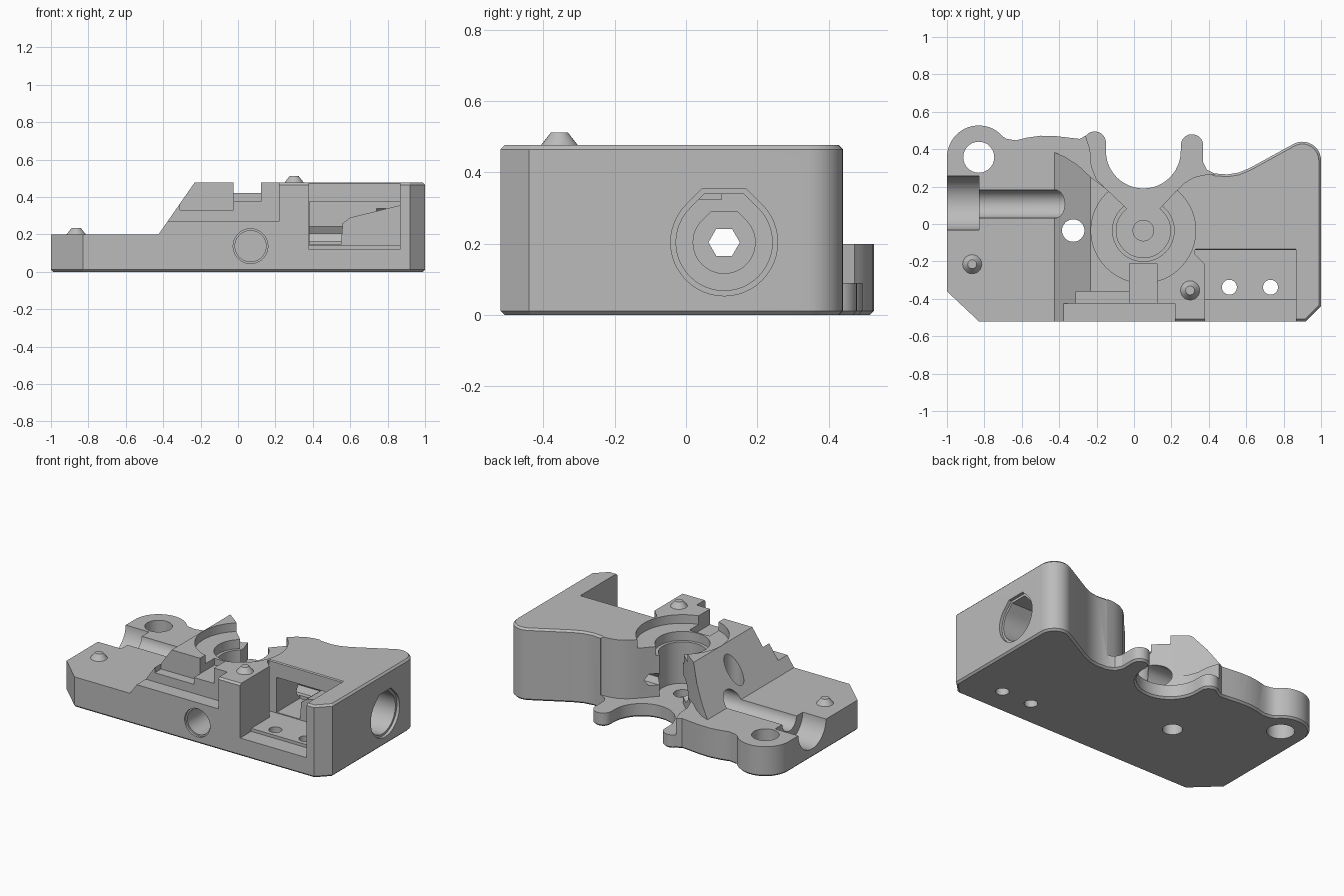
import bpy, bmesh
from math import sin, cos, radians

cube = bpy.data.objects.get("Cube")
if cube:
    bpy.data.objects.remove(cube, do_unlink=True)

grey = bpy.data.materials.new("plain grey")
grey.use_nodes = True
COLOUR = (0.5, 0.5, 0.5, 1)
grey.diffuse_color = COLOUR
grey.node_tree.nodes["Principled BSDF"].inputs["Base Color"].default_value = COLOUR


def arc(a, b, r, start=0, end=360, n=24):
    steps = n if abs(end - start) == 360 else n + 1
    return [(a + r * cos(radians(start + (end - start) * i / n)),
             b + r * sin(radians(start + (end - start) * i / n))) for i in range(steps)]


def flat_topped(a, b, r):
    # Round bore with a flat printable roof
    return arc(a, b, r, 135, 405, 36) + [(a + 0.414 * r, b + r), (a - 0.414 * r, b + r)]


def rect(a0, b0, a1, b1):
    return [(a0, b0), (a1, b0), (a1, b1), (a0, b1)]


def prism(name, points, axis, lo, hi, bevel=0):
    place = {"x": lambda a, b, t: (t, a, b),
             "y": lambda a, b, t: (a, t, b),
             "z": lambda a, b, t: (a, b, t)}[axis]
    bm = bmesh.new()
    low = [bm.verts.new(place(a, b, lo)) for a, b in points]
    high = [bm.verts.new(place(a, b, hi)) for a, b in points]
    caps = [bm.faces.new(low), bm.faces.new(high)]
    n = len(points)
    for i in range(n):
        j = (i + 1) % n
        bm.faces.new((low[i], low[j], high[j], high[i]))
    bmesh.ops.recalc_face_normals(bm, faces=bm.faces)
    if bevel:
        edges = list({e for f in caps for e in f.edges})
        bmesh.ops.bevel(bm, geom=edges, offset=bevel, segments=1, affect="EDGES")
    mesh = bpy.data.meshes.new(name)
    bm.to_mesh(mesh)
    bm.free()
    mesh.materials.append(grey)
    obj = bpy.data.objects.new(name, mesh)
    bpy.context.collection.objects.link(obj)
    return obj


TOP, PLATE, SHELF, OVER = 0.477, 0.2, 0.09, 0.6

# Whole outline with ear, two lugs and the round bay between them
outline = [(-0.83, -0.52), (0.92, -0.52), (1, -0.44)]
outline += arc(0.9, 0.34, 0.1, 0, 115, 10)
outline += [(0.62, 0.3), (0.56, 0.275), (0.5, 0.265), (0.43, 0.27), (0.39, 0.29), (0.37, 0.33)]
outline += arc(0.31, 0.42, 0.06, 0, 180, 12)
outline += arc(0.05, 0.39, 0.2, 0, -180, 24)
outline += arc(-0.21, 0.435, 0.06, 0, 140, 10)
outline += [(-0.29, 0.455), (-0.36, 0.463), (-0.42, 0.47), (-0.5, 0.472), (-0.57, 0.462), (-0.63, 0.447), (-0.68, 0.455)]
outline += arc(-0.83, 0.357, 0.17, 40, 180, 18)
outline += [(-1, -0.36)]
body = prism("extruder_body", outline, "z", 0, TOP, 0.012)


def cut(points, axis, lo, hi):
    cutter = prism("cutter", points, axis, lo, hi)
    cutter.hide_render = True
    mod = body.modifiers.new("cut", "BOOLEAN")
    mod.operation, mod.solver, mod.object = "DIFFERENCE", "EXACT", cutter
    bpy.context.view_layer.objects.active = body
    bpy.ops.object.modifier_apply(modifier=mod.name)
    bpy.data.objects.remove(cutter, do_unlink=True)


# Low left plate with sloping shoulder
cut([(-1.2, PLATE), (-0.425, PLATE), (-0.23, 0.48), (-0.23, OVER), (-1.2, OVER)], "y", -0.7, 0.7)
# Curved back of the shoulder
cut([(-0.6, 0.7), (-0.6, 0.42), (-0.43, 0.385), (-0.37, 0.36), (-0.3, 0.315), (-0.23, 0.25),
     (-0.13, 0.175), (-0.04, 0.09), (0.05, 0.1), (0.05, 0.7)], "z", PLATE, OVER)
# Thin shelf round the bay
cut([(-0.3, 0.7), (-0.255, 0.46), (-0.235, 0.4), (-0.228, 0.31), (-0.2, 0.24), (-0.13, 0.17),
     (-0.04, 0.085), (0.05, 0.0), (0.14, 0.085), (0.22, 0.172), (0.27, 0.22), (0.32, 0.25),
     (0.375, 0.263), (0.435, 0.267), (0.435, 0.7)], "z", SHELF, OVER)

# Round gear pocket, stepped down to a small seat
for radius, floor in ((0.28, 0.42), (0.165, 0.36), (0.145, SHELF - 0.003), (0.055, 0.04)):
    cut(arc(0.05, -0.035, radius, n=48), "z", floor, OVER)

# Front steps and slot
cut(rect(-0.38, -0.7, 0.22, -0.425), "z", 0.27, OVER)
cut(rect(-0.31, -0.5, -0.024, -0.36), "z", 0.33, OVER)
cut(rect(-0.025, -0.5, 0.122, -0.21), "z", 0.375, OVER)

# Front screw hole with narrower inner bore
cut(arc(0.067, 0.137, 0.093, n=32), "y", -0.7, -0.505)
cut(arc(0.067, 0.137, 0.083, n=32), "y", -0.6, -0.3)

# Open box pocket at the right front
cut([(0.38, -0.7), (0.866, -0.7), (0.866, -0.14), (0.325, -0.14), (0.325, -0.16), (0.38, -0.215)],
    "z", 0.14, OVER)
cut(rect(0.38, -0.7, 0.866, -0.405), "z", 0.12, 0.2)
# Rim chamfers of the box pocket
cut([(0.84, 0.451), (0.88, 0.491), (0.84, 0.491)], "y", -0.7, -0.14)
cut([(-0.16, 0.451), (-0.12, 0.491), (-0.16, 0.491)], "x", 0.33, 0.866)
# Recess under the roof behind the box pocket
cut([(0.381, 0.145), (0.55, 0.145), (0.56, 0.26), (0.6, 0.29), (0.865, 0.355), (0.865, 0.375), (0.381, 0.375)],
    "y", -0.2, 0.1)

# Stepped cross bore from the right
CY, CZ = 0.107, 0.204
cut(flat_topped(CY, CZ, 0.15), "x", 0.98, 1.2)
cut(flat_topped(CY, CZ, 0.135), "x", 0.74, 1.1)
cut(flat_topped(CY, CZ, 0.087), "x", 0.6, 0.8)
cut(arc(CY, CZ, 0.044, n=6), "x", 0.0, 0.7)
# Channel and head seat from the left
cut(arc(CY, CZ, 0.075, n=32), "x", -0.9, 0.05)
cut(arc(CY + 0.005, CZ, 0.145, n=40), "x", -1.2, -0.83)

# Upright through holes
for x, y, radius in ((-0.83, 0.357, 0.083), (-0.325, -0.035, 0.06), (0.51, -0.338, 0.04), (0.73, -0.338, 0.04)):
    cut(arc(x, y, radius, n=32), "z", -0.1, OVER)

body.data.materials.clear()
body.data.materials.append(grey)

# Tapered locating pins
pins = []
for name, x, y, z in (("left_pin", -0.865, -0.215, PLATE), ("right_pin", 0.3, -0.355, TOP)):
    bpy.ops.mesh.primitive_cone_add(vertices=24, radius1=0.052, radius2=0.024, depth=0.036,
                                    location=(x, y, z + 0.017))
    pin = bpy.context.object
    pin.name = name
    pin.data.materials.append(grey)
    pins.append(pin)

bpy.ops.object.select_all(action="DESELECT")
for obj in [body] + pins:
    obj.select_set(True)
bpy.context.view_layer.objects.active = body
bpy.ops.object.shade_smooth_by_angle(angle=radians(25))
